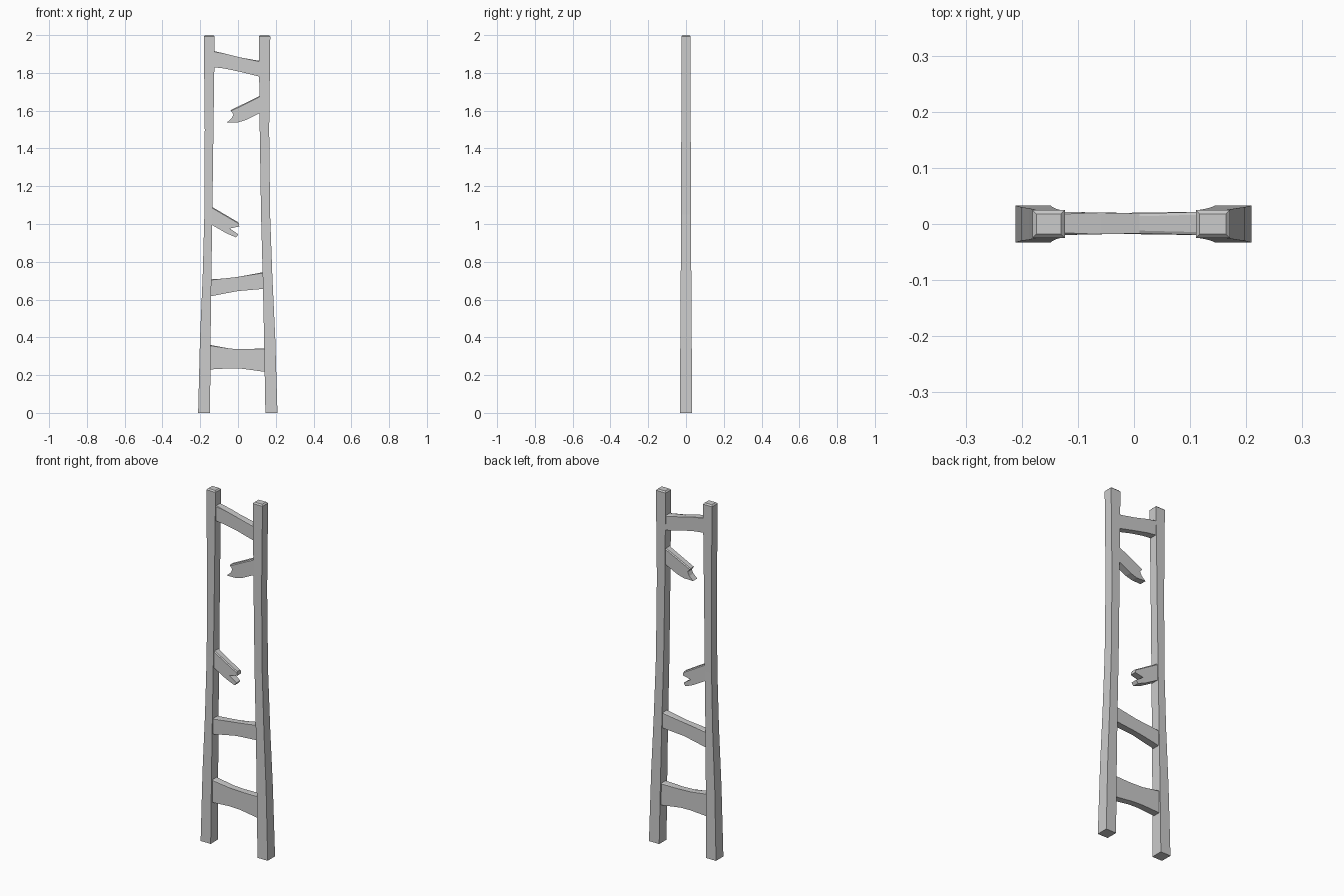
import bpy, bmesh

if "Cube" in bpy.data.objects:
    bpy.data.objects.remove(bpy.data.objects["Cube"])


def finish(bm, name):
    bmesh.ops.recalc_face_normals(bm, faces=bm.faces)
    me = bpy.data.meshes.new(name)
    bm.to_mesh(me)
    bm.free()
    ob = bpy.data.objects.new(name, me)
    bpy.context.collection.objects.link(ob)
    return ob


def post(name, stations):
    """Four-sided tapering post; stations are (z, x_left, x_right, half_depth)."""
    bm = bmesh.new()
    rings = [[bm.verts.new(p) for p in ((a, -d, z), (b, -d, z), (b, d, z), (a, d, z))]
             for z, a, b, d in stations]
    for lo, hi in zip(rings, rings[1:]):
        for i in range(4):
            j = (i + 1) % 4
            bm.faces.new((lo[i], lo[j], hi[j], hi[i]))
    bm.faces.new(rings[0][::-1])
    top = bm.faces.new(rings[-1])
    # worn chamfer around the top
    bmesh.ops.bevel(bm, geom=list(top.edges), offset=0.007, segments=1, affect='EDGES')
    return finish(bm, name)


def slat(name, top, rest):
    """Carved board: the (x, z) outline is extruded in y, upper edges chamfered."""
    outline = top + rest
    n = len(outline)
    bm = bmesh.new()

    def side(sign):
        # slightly thinner at mid-span
        return [bm.verts.new((x, sign * (0.0175 + 0.0035 * min(1, abs(x) / 0.12)) + 0.001, z))
                for x, z in outline]
    front, back = side(-1), side(1)
    bm.faces.new(front)
    bm.faces.new(back[::-1])
    for i in range(n):
        j = (i + 1) % n
        bm.faces.new((front[i], front[j], back[j], back[i]))
    edges = [bm.edges.get((s[i], s[i + 1])) for s in (front, back) for i in range(len(top) - 1)]
    bmesh.ops.bevel(bm, geom=edges, offset=0.005, segments=1, affect='EDGES')
    return finish(bm, name)


# Side posts, splayed towards the foot
post("left_post", [(0, -0.211, -0.148, 0.033), (0.4, -0.201, -0.145, 0.030),
                   (0.72, -0.187, -0.141, 0.028), (1.05, -0.178, -0.136, 0.026),
                   (1.5, -0.176, -0.130, 0.025), (2.0, -0.181, -0.123, 0.025)])
post("right_post", [(0, 0.145, 0.209, 0.033), (0.4, 0.138, 0.197, 0.030),
                    (0.72, 0.131, 0.182, 0.028), (1.05, 0.122, 0.170, 0.026),
                    (1.5, 0.115, 0.165, 0.025), (2.0, 0.110, 0.171, 0.025)])

# Whole rungs
slat("top_rung",
     [(-0.145, 1.92), (-0.06, 1.90), (0.01, 1.882), (0.135, 1.86)],
     [(0.135, 1.775), (0.01, 1.806), (-0.07, 1.823), (-0.145, 1.832)])
slat("middle_rung",
     [(-0.16, 0.706), (-0.08, 0.711), (0.0, 0.72), (0.15, 0.748)],
     [(0.15, 0.658), (0.0, 0.645), (-0.06, 0.634), (-0.16, 0.614)])
slat("bottom_rung",
     [(-0.165, 0.363), (-0.04, 0.34), (0.035, 0.337), (0.16, 0.343)],
     [(0.16, 0.215), (0.02, 0.234), (-0.04, 0.236), (-0.165, 0.229)])

# Snapped rungs with splintered ends
slat("broken_rung_right",
     [(-0.04, 1.602), (0.135, 1.688)],
     [(0.135, 1.597), (0.04, 1.55), (0.0, 1.538), (-0.058, 1.538),
      (-0.034, 1.56), (-0.024, 1.581)])
slat("broken_rung_left",
     [(-0.155, 1.101), (0.003, 1.008)],
     [(0.007, 0.987), (-0.043, 0.976), (0.002, 0.945), (-0.01, 0.929),
      (-0.06, 0.95), (-0.155, 1.005)])
